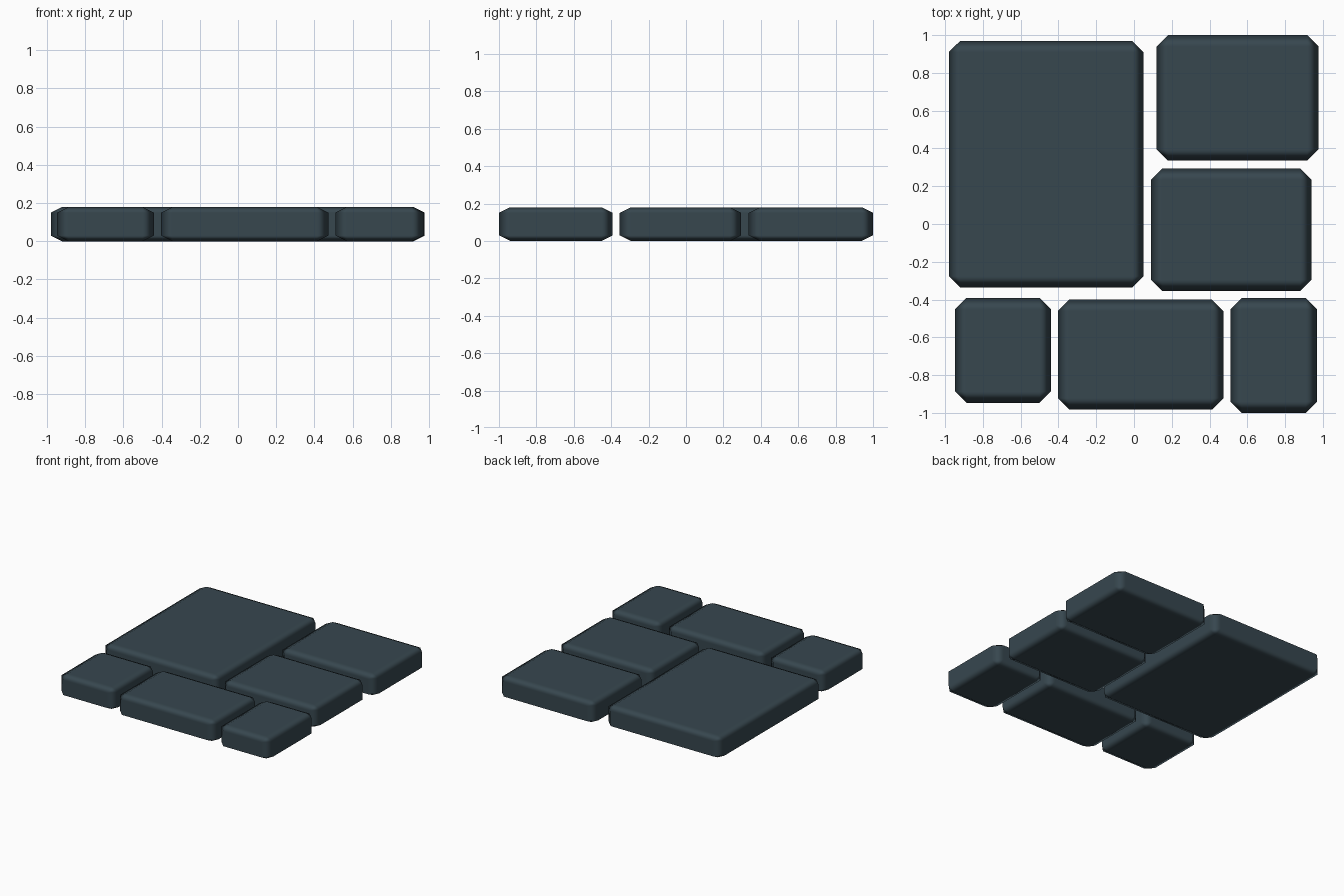
import bpy, bmesh

if "Cube" in bpy.data.objects:
    bpy.data.objects.remove(bpy.data.objects["Cube"])

HEIGHT = 0.18
CHAMFER = 0.06

slate = bpy.data.materials.new("dark_slate")
slate.diffuse_color = (0.0382, 0.0630, 0.0782, 1.0)
slate.use_nodes = True
slate.node_tree.nodes["Principled BSDF"].inputs["Base Color"].default_value = slate.diffuse_color


def paving_stone(name, x0, x1, y0, y1):
    """Chamfered slab; the chamfer is half as tall as it is wide."""
    bm = bmesh.new()
    bmesh.ops.create_cube(bm, size=1.0)
    bmesh.ops.scale(bm, vec=(x1 - x0, y1 - y0, HEIGHT * 2), verts=bm.verts)
    bmesh.ops.bevel(bm, geom=bm.edges[:], offset=CHAMFER, segments=1,
                    profile=0.5, affect='EDGES')
    bmesh.ops.scale(bm, vec=(1, 1, 0.5), verts=bm.verts)
    bmesh.ops.translate(bm, vec=((x0 + x1) / 2, (y0 + y1) / 2, HEIGHT / 2),
                        verts=bm.verts)
    for f in bm.faces:
        f.smooth = True
    mesh = bpy.data.meshes.new(name)
    bm.to_mesh(mesh)
    bm.free()
    mesh.materials.append(slate)
    ob = bpy.data.objects.new(name, mesh)
    bpy.context.collection.objects.link(ob)
    # Keeps the large faces flat and the chamfers soft
    wn = ob.modifiers.new("soft_edges", 'WEIGHTED_NORMAL')
    wn.weight = 100
    return ob


# Back rows: large stone on the left, two medium stones on the right
paving_stone("large_stone", -0.98, 0.05, -0.337, 0.97)
paving_stone("back_right_stone", 0.12, 0.977, 0.335, 1.0)
paving_stone("middle_right_stone", 0.09, 0.94, -0.355, 0.295)

# Front row
paving_stone("front_left_stone", -0.947, -0.44, -0.947, -0.392)
paving_stone("front_middle_stone", -0.403, 0.473, -0.982, -0.4)
paving_stone("front_right_stone", 0.51, 0.97, -1.0, -0.392)
